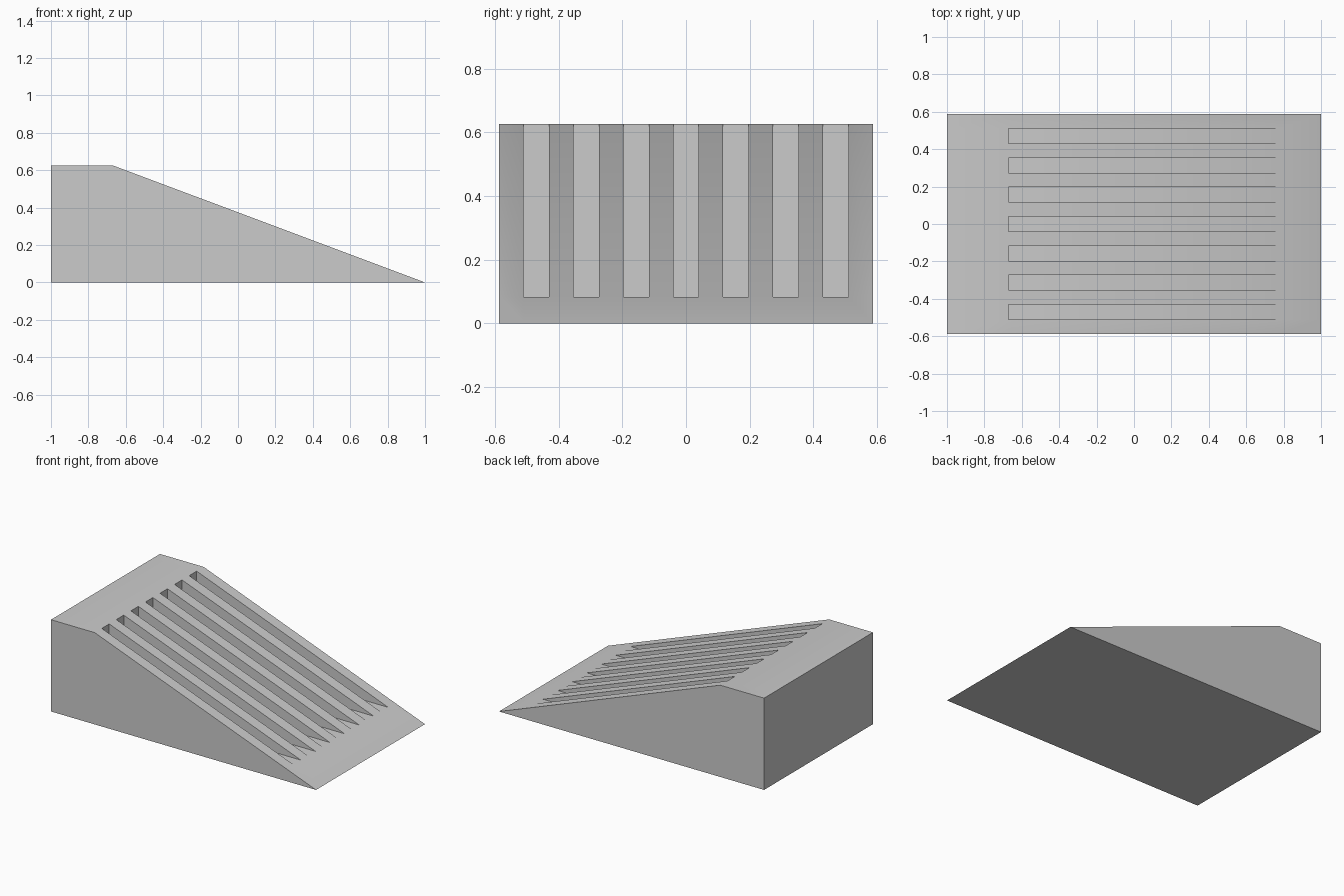
import bpy
import bmesh
import math

cube = bpy.data.objects.get("Cube")
if cube:
    bpy.data.objects.remove(cube, do_unlink=True)

HALF_WIDTH = 0.587
SLOT_COUNT, SLOT_PITCH, SLOT_WIDTH = 7, 0.157, 0.08

# Side profile points (x, z); slots have a level floor that runs out on the ramp
PROFILE = {
    "heel": (-1, 0), "toe": (1, 0), "top_back": (-1, 0.626), "ridge": (-0.67, 0.626),
    "runout": (0.777, 0.0836), "slot_corner": (-0.67, 0.0836),
}

# Strip boundaries across the width: solid, slot, solid, slot ... solid
ys = [-HALF_WIDTH]
for i in range(SLOT_COUNT):
    centre = (i - (SLOT_COUNT - 1) / 2) * SLOT_PITCH
    ys += [centre - SLOT_WIDTH / 2, centre + SLOT_WIDTH / 2]
ys.append(HALF_WIDTH)
last = len(ys) - 1

bm = bmesh.new()
rows = []
for i, y in enumerate(ys):
    names = [n for n in PROFILE if n != "slot_corner" or 0 < i < last]
    rows.append({n: bm.verts.new((PROFILE[n][0], y, PROFILE[n][1])) for n in names})

# Skin each strip along its outline
solid_path = ["heel", "top_back", "ridge", "runout", "toe", "heel"]
slot_path = ["heel", "top_back", "ridge", "slot_corner", "runout", "toe", "heel"]
for i in range(last):
    a, b = rows[i], rows[i + 1]
    path = slot_path if i % 2 else solid_path
    for p, q in zip(path, path[1:]):
        bm.faces.new((a[p], a[q], b[q], b[p]))

# Outer sides and slot walls
for row in (rows[0], rows[-1]):
    bm.faces.new([row[n] for n in solid_path[:-1]])
for row in rows[1:-1]:
    bm.faces.new([row[n] for n in ("ridge", "runout", "slot_corner")])
bmesh.ops.recalc_face_normals(bm, faces=bm.faces)

mesh = bpy.data.meshes.new("slotted_wedge")
bm.to_mesh(mesh)
bm.free()
wedge = bpy.data.objects.new("slotted_wedge", mesh)
bpy.context.collection.objects.link(wedge)

# Single grey finish
grey = bpy.data.materials.new("light_grey")
grey.use_nodes = True
colour = (0.6, 0.6, 0.6, 1)
grey.diffuse_color = colour
grey.node_tree.nodes["Principled BSDF"].inputs["Base Color"].default_value = colour
mesh.materials.append(grey)

# Soft blend over the shallow ridge, crisp everywhere else
bpy.ops.object.select_all(action="DESELECT")
wedge.select_set(True)
bpy.context.view_layer.objects.active = wedge
bpy.ops.object.shade_smooth_by_angle(angle=math.radians(30))
